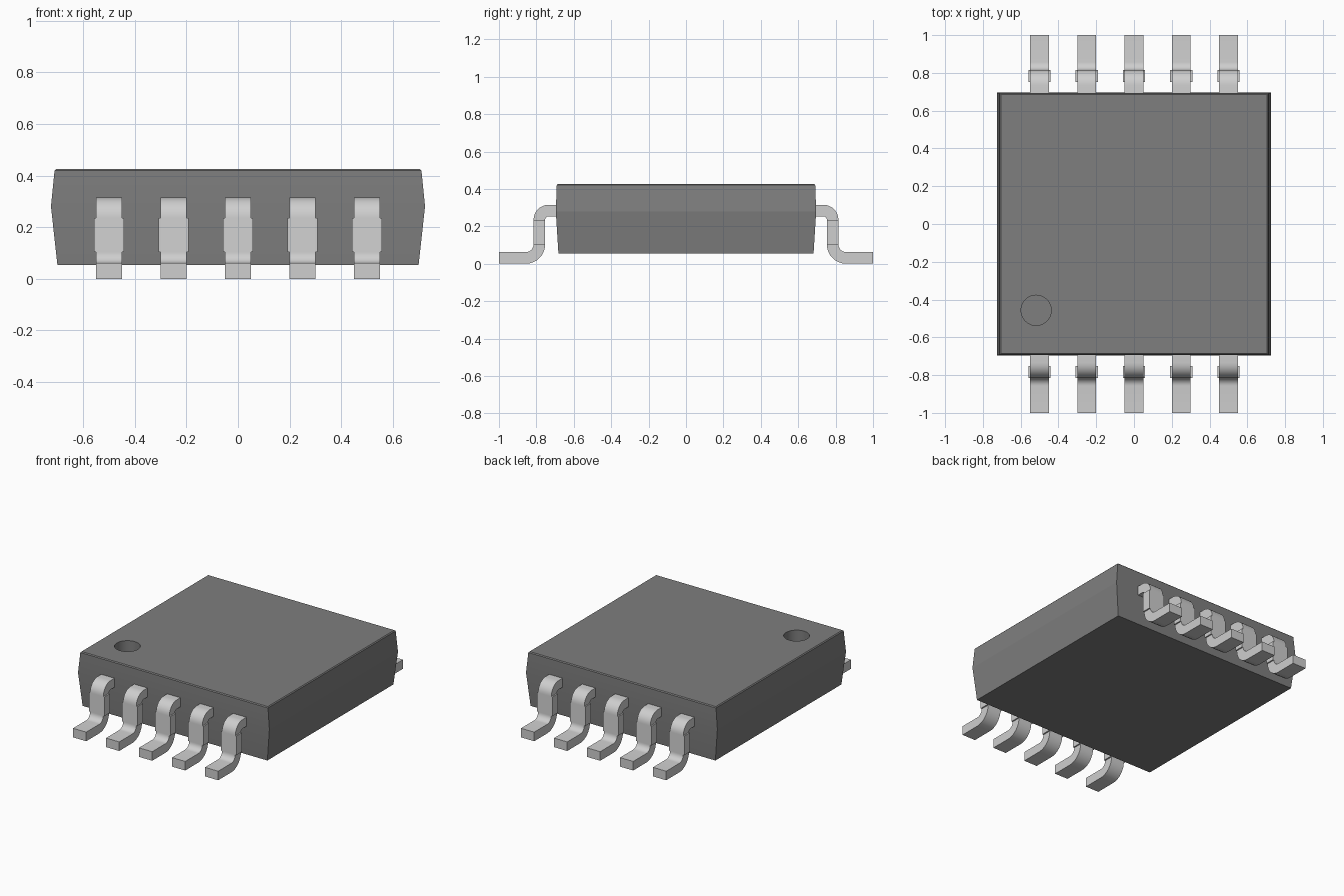
import bpy, bmesh, math
from mathutils import Matrix

cube = bpy.data.objects.get("Cube")
if cube:
    bpy.data.objects.remove(cube, do_unlink=True)


def material(name, value):
    mat = bpy.data.materials.new(name)
    mat.use_nodes = True
    colour = (value, value, value, 1)
    mat.diffuse_color = colour
    mat.node_tree.nodes["Principled BSDF"].inputs["Base Color"].default_value = colour
    return mat


body_grey = material("body grey", 0.21)
lead_silver = material("lead silver", 0.62)


def add_object(name, bm, mat):
    bmesh.ops.recalc_face_normals(bm, faces=bm.faces[:])
    mesh = bpy.data.meshes.new(name)
    bm.to_mesh(mesh)
    bm.free()
    mesh.materials.append(mat)
    obj = bpy.data.objects.new(name, mesh)
    bpy.context.collection.objects.link(obj)
    return obj


def select_only(obj):
    bpy.ops.object.select_all(action='DESELECT')
    obj.select_set(True)
    bpy.context.view_layer.objects.active = obj


def loft(bm, rings):
    """Join rings of four points with quads and cap both ends."""
    loops = [[bm.verts.new(p) for p in ring] for ring in rings]
    for a, b in zip(loops, loops[1:]):
        for i in range(4):
            j = (i + 1) % 4
            bm.faces.new((a[i], a[j], b[j], b[i]))
    bm.faces.new(loops[0])
    bm.faces.new(loops[-1])


# Body: drafted sides, widest at the mould line, with a fine chamfer on top
levels = [(0.70, 0.682, 0.054), (0.725, 0.696, 0.28),
          (0.711, 0.691, 0.42), (0.705, 0.685, 0.426)]
bm = bmesh.new()
loft(bm, [[(-x, -y, z), (x, -y, z), (x, y, z), (-x, y, z)] for x, y, z in levels])
body = add_object("body", bm, body_grey)

# Round orientation recess in the top
bm = bmesh.new()
bmesh.ops.create_cone(bm, cap_ends=True, segments=48, radius1=0.08, radius2=0.08,
                      depth=0.24, matrix=Matrix.Translation((-0.518, -0.457, 0.426)))
cutter = add_object("recess_cutter", bm, body_grey)
cutter.hide_render = True
cut = body.modifiers.new("recess", 'BOOLEAN')
cut.operation = 'DIFFERENCE'
cut.solver = 'EXACT'
cut.object = cutter
select_only(body)
bpy.ops.object.modifier_apply(modifier=cut.name)
bpy.data.objects.remove(cutter, do_unlink=True)
bpy.ops.object.shade_smooth_by_angle(angle=math.radians(9))

# Gull-wing lead: paired (distance outwards, height) points on its two faces
THICK, HALF, SEG = 0.062, 0.05, 8
OUT = 0.815                       # outer face of the upright
TOP, TOP_R = 0.315, 0.08          # shoulder bend
LOW_R = 0.042                     # inner radius of the foot bend


def arc(cy, cz, r, start, end):
    angles = [math.radians(start + (end - start) * i / SEG) for i in range(SEG + 1)]
    return [(cy + r * math.cos(a), cz + r * math.sin(a)) for a in angles]


upper = (OUT - TOP_R, TOP - TOP_R)
lower = (OUT + LOW_R, THICK + LOW_R)
outer = [(0.66, TOP)] + arc(*upper, TOP_R, 90, 0) \
    + arc(*lower, LOW_R, 180, 270) + [(1.0, THICK)]
inner = [(0.66, TOP - THICK)] + arc(*upper, TOP_R - THICK, 90, 0) \
    + arc(*lower, LOW_R + THICK, 180, 270) + [(1.0, 0.0)]

bm = bmesh.new()
loft(bm, [[(-HALF, -o[0], o[1]), (HALF, -o[0], o[1]),
           (HALF, -i[0], i[1]), (-HALF, -i[0], i[1])] for o, i in zip(outer, inner)])
# Side tabs that widen the upright
for side in (-1, 1):
    a, b = side * HALF, side * (HALF + 0.009)
    loft(bm, [[(a, -OUT, z), (b, -OUT, z), (b, THICK - OUT, z), (a, THICK - OUT, z)]
              for z in (lower[1], upper[1])])
first = add_object("front_lead_1", bm, lead_silver)
select_only(first)
bpy.ops.object.shade_smooth_by_angle(angle=math.radians(30))

# Five leads along the front and five along the back
for row, turn in (("front", 0), ("back", math.pi)):
    for n in range(5):
        if row == "front" and n == 0:
            lead = first
        else:
            lead = first.copy()
            lead.name = f"{row}_lead_{n + 1}"
            bpy.context.collection.objects.link(lead)
        lead.location.x = -0.5 + 0.25 * n
        lead.rotation_euler.z = turn
